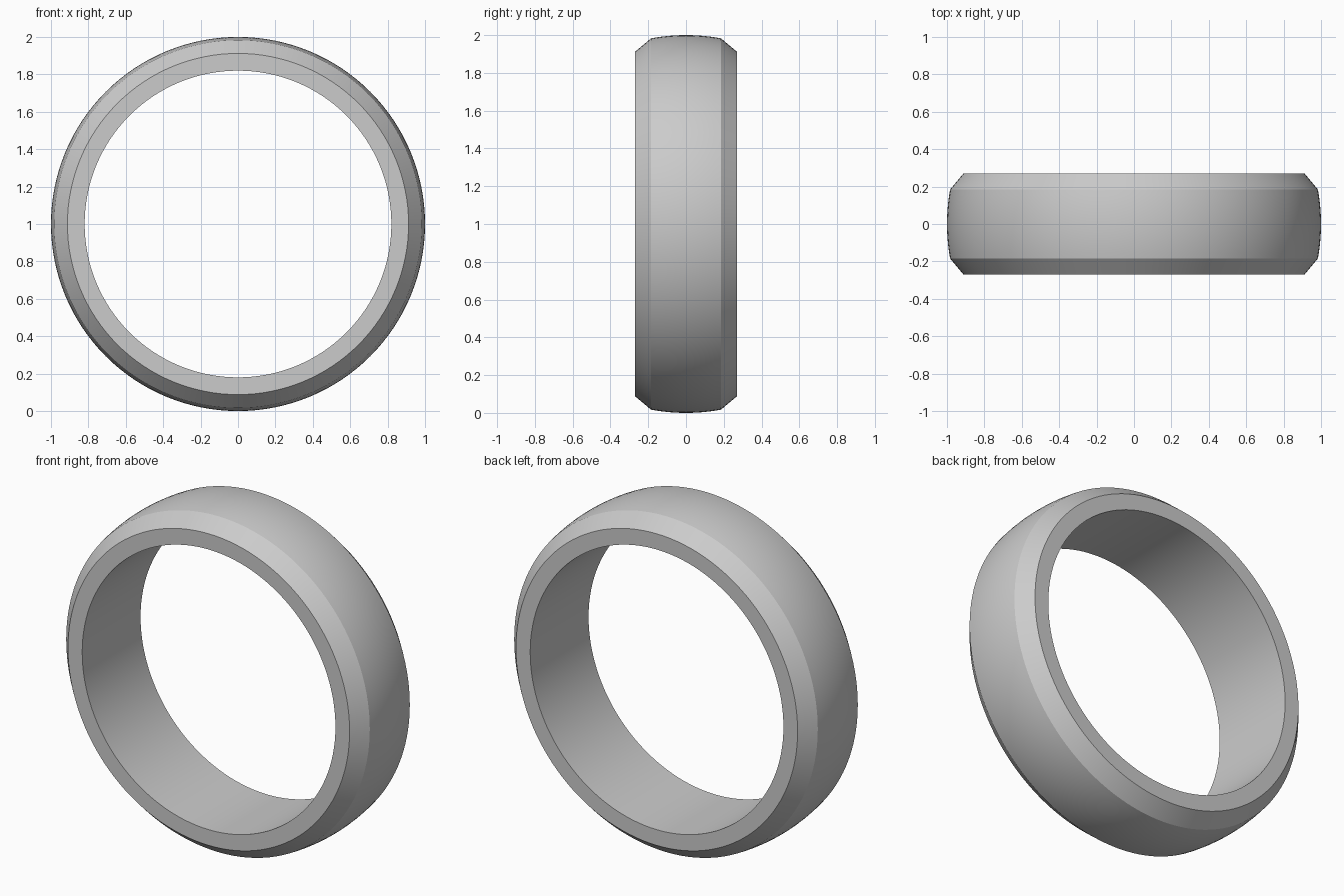
import bpy, bmesh, math

if "Cube" in bpy.data.objects:
    bpy.data.objects.remove(bpy.data.objects["Cube"])

SEGMENTS = 128
INNER, SIDE, SHOULDER, OUTER = 0.82, 0.912, 0.983, 1.0
HALF_W, CROWN_W = 0.27, 0.185

# Cross-section (radius, y): flat bore, flat sides, bevels, gently crowned outside
profile = [(INNER, HALF_W), (INNER, -HALF_W), (SIDE, -HALF_W)]
for i in range(-6, 7):
    t = i / 6
    profile.append((OUTER - (OUTER - SHOULDER) * t * t, CROWN_W * t))
profile.append((SIDE, HALF_W))

# Revolve the section around the y axis, centred at z = 1
bm = bmesh.new()
rings = []
for s in range(SEGMENTS):
    a = 2 * math.pi * s / SEGMENTS
    rings.append([bm.verts.new((r * math.cos(a), y, 1 + r * math.sin(a)))
                  for r, y in profile])
n = len(profile)
for s in range(SEGMENTS):
    p, q = rings[s], rings[(s + 1) % SEGMENTS]
    for i in range(n):
        j = (i + 1) % n
        bm.faces.new((p[i], p[j], q[j], q[i]))
bmesh.ops.recalc_face_normals(bm, faces=bm.faces)

mesh = bpy.data.meshes.new("ring_band")
bm.to_mesh(mesh)
bm.free()
ring = bpy.data.objects.new("ring_band", mesh)
bpy.context.collection.objects.link(ring)

# Smooth surfaces with crisp bevel edges
bpy.context.view_layer.objects.active = ring
ring.select_set(True)
bpy.ops.object.shade_smooth_by_angle(angle=math.radians(25))
